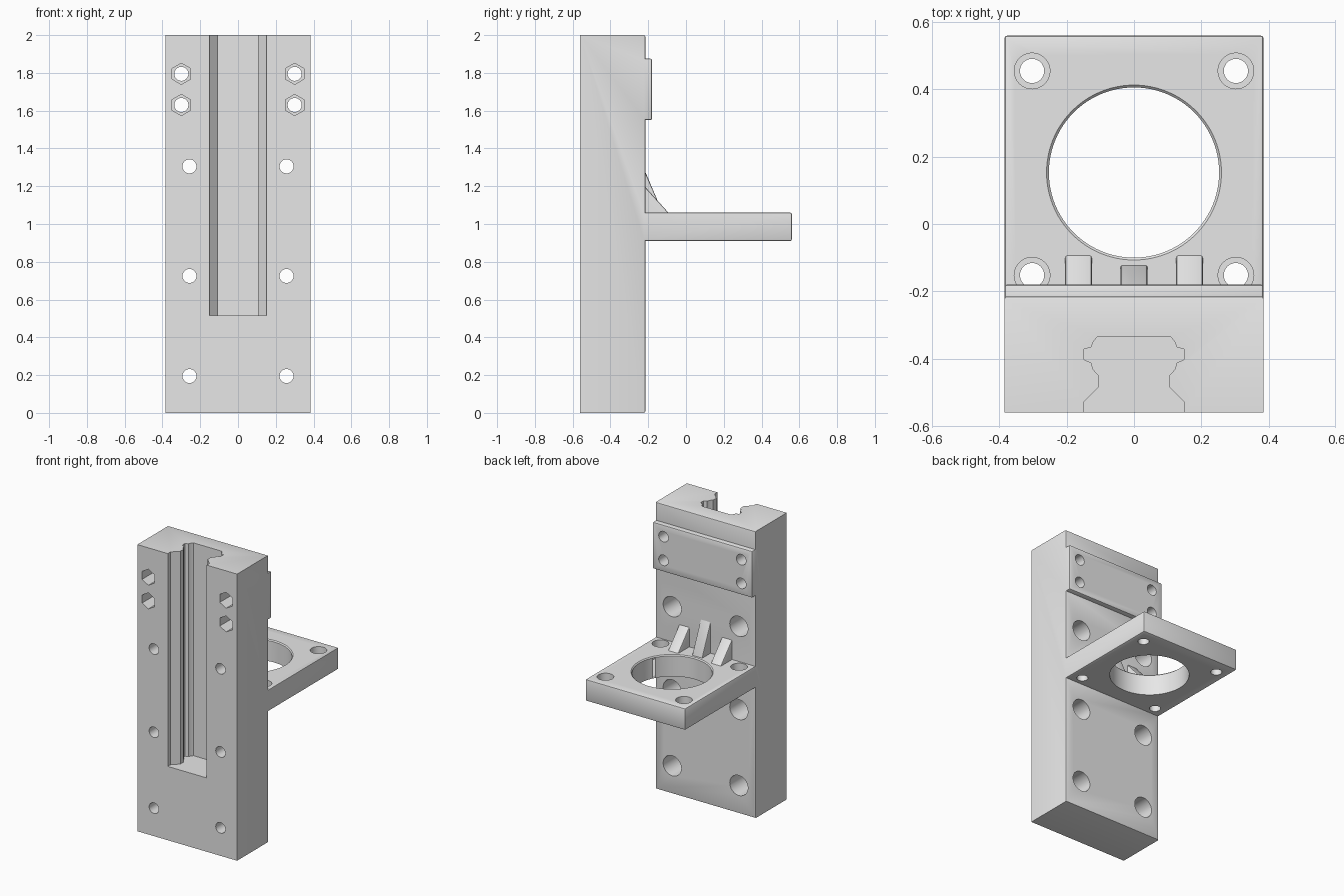
import bpy
import bmesh
from math import radians
from mathutils import Matrix, Vector

cube = bpy.data.objects.get("Cube")
if cube:
    bpy.data.objects.remove(cube, do_unlink=True)

grey = bpy.data.materials.new("plain_grey")
grey.use_nodes = True
colour = (0.8, 0.8, 0.8, 1)
grey.diffuse_color = colour
grey.node_tree.nodes["Principled BSDF"].inputs["Base Color"].default_value = colour


def add_object(name, bm):
    bmesh.ops.recalc_face_normals(bm, faces=bm.faces)
    mesh = bpy.data.meshes.new(name)
    bm.to_mesh(mesh)
    bm.free()
    mesh.materials.append(grey)
    obj = bpy.data.objects.new(name, mesh)
    bpy.context.collection.objects.link(obj)
    return obj


def prism(points, offset):
    """Closed outline of 3D points, extruded along offset."""
    bm = bmesh.new()
    face = bm.faces.new([bm.verts.new(p) for p in points])
    made = bmesh.ops.extrude_face_region(bm, geom=[face])
    verts = [v for v in made["geom"] if isinstance(v, bmesh.types.BMVert)]
    bmesh.ops.translate(bm, verts=verts, vec=offset)
    bmesh.ops.recalc_face_normals(bm, faces=bm.faces)
    return bm


def soften(bm, width, rule):
    """Round the outward edges whose midpoint passes the rule."""
    edges = [e for e in bm.edges if e.is_convex
             and rule((e.verts[0].co + e.verts[1].co) / 2)]
    bmesh.ops.bevel(bm, geom=edges, offset=width, segments=2,
                    profile=0.5, affect='EDGES')


def cut(target, cutter):
    cutter.hide_render = True
    mod = target.modifiers.new("cut", 'BOOLEAN')
    mod.operation = 'DIFFERENCE'
    mod.solver = 'EXACT'
    mod.object = cutter
    bpy.ops.object.select_all(action='DESELECT')
    bpy.context.view_layer.objects.active = target
    target.select_set(True)
    bpy.ops.object.modifier_apply(modifier=mod.name)
    bpy.data.objects.remove(cutter, do_unlink=True)


def drill(target, start, end, r1, r2=None, sides=48):
    """Cut a round or many-sided hole between two points."""
    start, end = Vector(start), Vector(end)
    axis = end - start
    bm = bmesh.new()
    turn = Matrix.Rotation(radians(-90), 4, 'X') if abs(axis.y) > 0 else Matrix()
    bmesh.ops.create_cone(bm, cap_ends=True, segments=sides, radius1=r1,
                          radius2=r2 or r1, depth=axis.length,
                          matrix=Matrix.Translation((start + end) / 2) @ turn)
    cut(target, add_object("drill", bm))


# Main body: upright block, raised pad and shelf in one side outline
HALF, FRONT, BACK, PAD = 0.385, -0.56, -0.215, -0.18
SHELF_LOW, SHELF_TOP = 0.91, 1.06
outline = [(FRONT, 0), (BACK, 0), (BACK, SHELF_LOW), (0.56, SHELF_LOW),
           (0.56, SHELF_TOP), (BACK, SHELF_TOP), (BACK, 1.55), (PAD, 1.55),
           (PAD, 1.875), (BACK, 1.875), (BACK, 2), (FRONT, 2)]
bm = prism([(-HALF, y, z) for y, z in outline], (2 * HALF, 0, 0))
soften(bm, 0.008, lambda m: m.y > -0.3)
body = add_object("bracket_body", bm)

# Rail slot, open at the top and front
half_slot = [(0.15, -0.6), (0.15, -0.53), (0.105, -0.485), (0.105, -0.45),
             (0.122, -0.432), (0.127, -0.413), (0.148, -0.403),
             (0.148, -0.372), (0.127, -0.366), (0.12, -0.348), (0.108, -0.335)]
slot = half_slot + [(-x, y) for x, y in reversed(half_slot)]
bm = prism([(x, y, 0.515) for x, y in slot], (0, 0, 1.6))
cut(body, add_object("rail_slot", bm))

# Large shelf opening with an eased upper rim
drill(body, (0, 0.153, 0.8), (0, 0.153, 1.2), 0.253, sides=96)
drill(body, (0, 0.153, SHELF_TOP - 0.01), (0, 0.153, SHELF_TOP + 0.01),
      0.25, 0.27, sides=96)

for side in (-1, 1):
    # Counterbored shelf holes
    for y in (-0.152, 0.455):
        x = side * 0.303
        drill(body, (x, y, 0.8), (x, y, 1.2), 0.036)
        drill(body, (x, y, SHELF_TOP - 0.075), (x, y, 1.2), 0.053)
    # Mounting holes, wide at the back
    for z in (0.195, 0.725, 1.305):
        x = side * 0.257
        drill(body, (x, -0.7, z), (x, -0.1, z), 0.037)
        drill(body, (x, BACK - 0.2, z), (x, -0.1, z), 0.07)
    # Pad holes with nut pockets at the front
    for z in (1.63, 1.795):
        x = side * 0.3
        drill(body, (x, -0.7, z), (x, -0.1, z), 0.037)
        drill(body, (x, -0.7, z), (x, FRONT + 0.14, z), 0.056, sides=6)

# Three sloping ribs between block and shelf
parts = [body]
for name, x, reach, top in (("right_rib", -0.165, -0.093, 1.195),
                            ("centre_rib", 0, -0.123, 1.275),
                            ("left_rib", 0.165, -0.093, 1.195)):
    rib = [(BACK - 0.01, SHELF_TOP - 0.01), (reach, SHELF_TOP - 0.01),
           (reach, SHELF_TOP), (BACK, top), (BACK - 0.01, top)]
    bm = prism([(x - 0.04, y, z) for y, z in rib], (0.08, 0, 0))
    soften(bm, 0.009, lambda m: m.y > BACK + 0.02 and m.z > SHELF_TOP + 0.02)
    parts.append(add_object(name, bm))

# Smooth rounded surfaces, keeping edges crisp
bpy.ops.object.select_all(action='DESELECT')
for obj in parts:
    obj.select_set(True)
bpy.context.view_layer.objects.active = body
bpy.ops.object.shade_smooth_by_angle(angle=radians(30))
